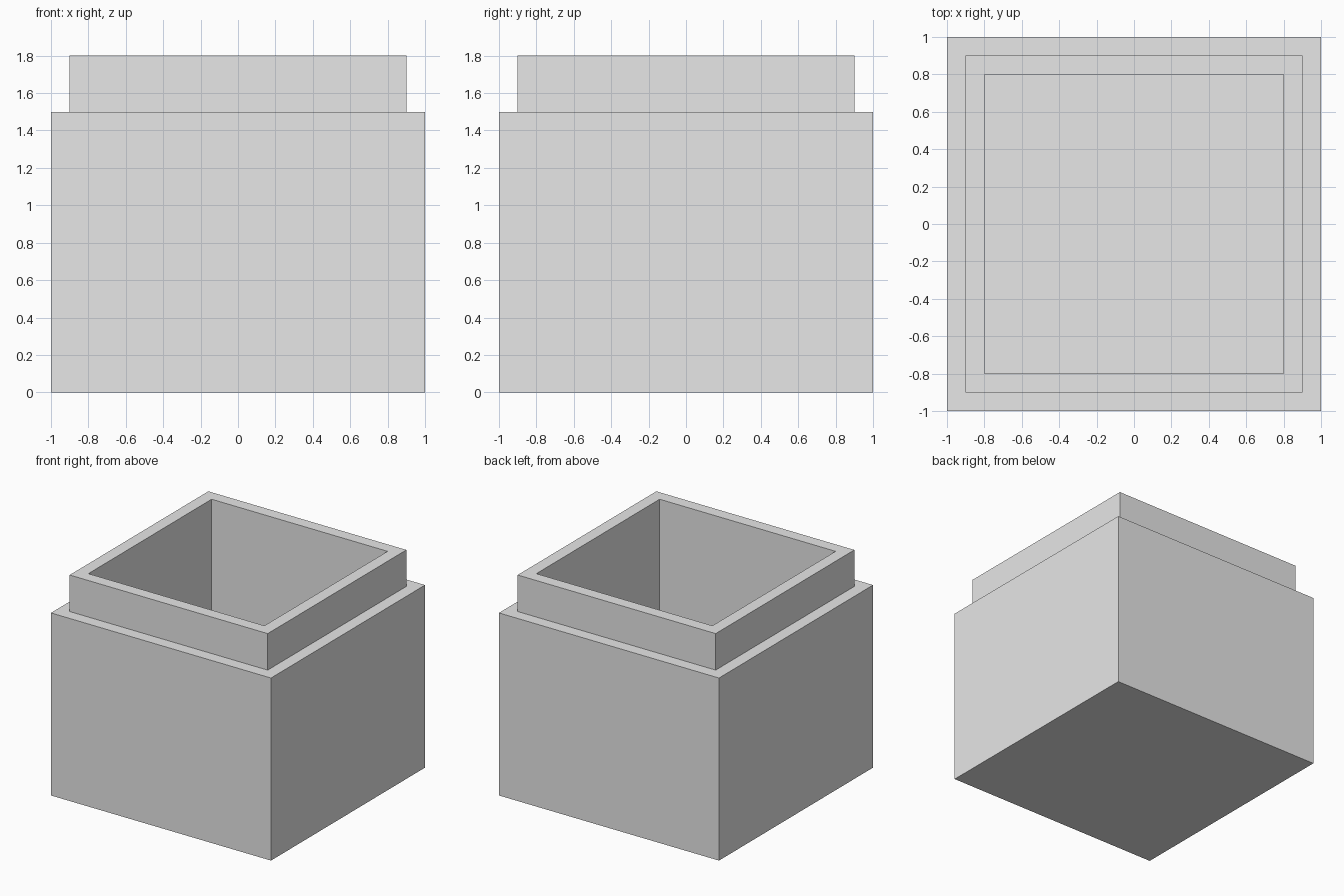
import bpy
import bmesh

cube = bpy.data.objects.get("Cube")
if cube:
    bpy.data.objects.remove(cube, do_unlink=True)

# Plain grey for the whole piece
grey = bpy.data.materials.new("light_grey")
grey.use_nodes = True
color = (0.8, 0.8, 0.8, 1.0)
grey.diffuse_color = color
grey.node_tree.nodes["Principled BSDF"].inputs["Base Color"].default_value = color

BODY, LIP, CAVITY = 1.0, 0.9, 0.8            # half widths
SHOULDER_Z, RIM_Z, FLOOR_Z = 1.5, 1.8, 0.2   # heights

# Profile from the outer base, over the stepped rim, down to the inner floor
profile = [(BODY, 0), (BODY, SHOULDER_Z), (LIP, SHOULDER_Z),
           (LIP, RIM_Z), (CAVITY, RIM_Z), (CAVITY, FLOOR_Z)]
corners = [(-1, -1), (1, -1), (1, 1), (-1, 1)]

bm = bmesh.new()
rings = [[bm.verts.new((r * x, r * y, z)) for x, y in corners] for r, z in profile]

# Walls, shoulder and rim
for low, high in zip(rings, rings[1:]):
    for i in range(4):
        j = (i + 1) % 4
        bm.faces.new((low[i], low[j], high[j], high[i]))

# Underside and inner floor
bm.faces.new(rings[0][::-1])
bm.faces.new(rings[-1])
bmesh.ops.recalc_face_normals(bm, faces=bm.faces)

mesh = bpy.data.meshes.new("open_box")
bm.to_mesh(mesh)
bm.free()
mesh.materials.append(grey)
bpy.context.collection.objects.link(bpy.data.objects.new("open_box", mesh))
